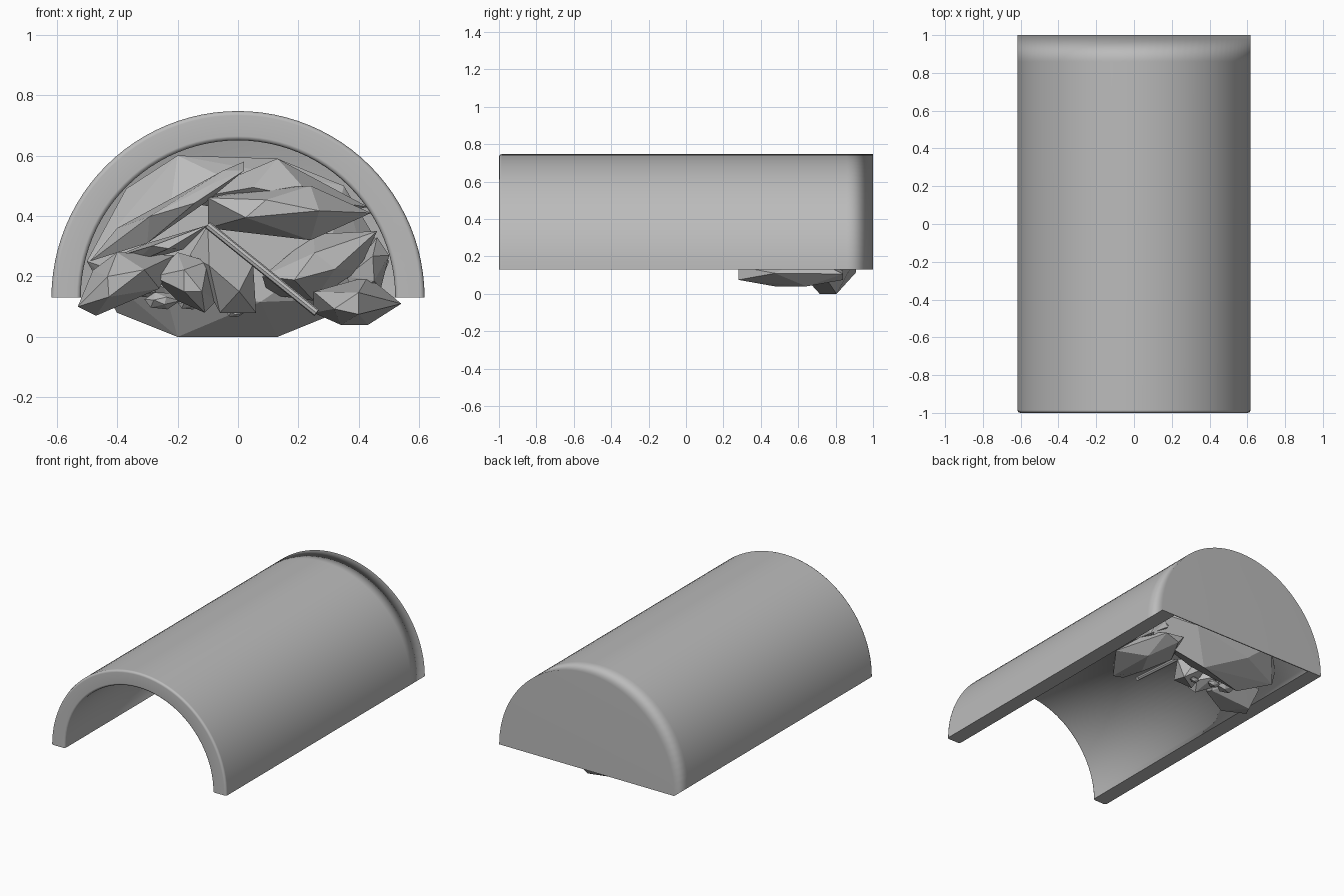
import bpy, bmesh, math
from mathutils import Vector, Matrix

if "Cube" in bpy.data.objects:
    bpy.data.objects.remove(bpy.data.objects["Cube"], do_unlink=True)

grey = bpy.data.materials.new("plain_grey")
grey.use_nodes = True
tone = (0.5, 0.5, 0.5, 1)
grey.diffuse_color = tone
grey.node_tree.nodes["Principled BSDF"].inputs["Base Color"].default_value = tone

BASE, OUTER, INNER = 0.13, 0.617, 0.52
SEGMENTS = 48


def finish(name, bm):
    bmesh.ops.recalc_face_normals(bm, faces=bm.faces)
    mesh = bpy.data.meshes.new(name)
    bm.to_mesh(mesh)
    bm.free()
    mesh.materials.append(grey)
    obj = bpy.data.objects.new(name, mesh)
    bpy.context.collection.objects.link(obj)
    return obj


def arc(radius, y):
    angles = [math.pi * i / SEGMENTS for i in range(SEGMENTS + 1)]
    return [Vector((radius * math.cos(a), y, BASE + radius * math.sin(a))) for a in angles]


# Tunnel shell: lofted sections, rounded at the open mouth, closed at the back
def make_shell():
    bm = bmesh.new()
    lip = 0.014
    sections = [(OUTER, 1), (OUTER, 0.86), (OUTER, lip - 1), (OUTER - 0.3 * lip, 0.3 * lip - 1),
                (OUTER - lip, -1), (INNER + lip, -1), (INNER + 0.3 * lip, 0.3 * lip - 1),
                (INNER, lip - 1), (INNER, 0.994)]
    rows = [[bm.verts.new(p) for p in arc(r, y)] for r, y in sections]
    for a, b in zip(rows, rows[1:]):
        for i in range(SEGMENTS):
            bm.faces.new((a[i], a[i + 1], b[i + 1], b[i]))
    bm.faces.new(rows[0])
    bm.faces.new(rows[-1])
    # Underside strips of the walls and the thin edge of the back plate
    for end in (0, -1):
        bm.faces.new([row[end] for row in rows])
    bm.faces.new((rows[0][0], rows[0][-1], rows[-1][-1], rows[-1][0]))
    shell = finish("tunnel_shell", bm)
    bpy.context.view_layer.objects.active = shell
    shell.select_set(True)
    bpy.ops.object.shade_smooth()
    for edge in shell.data.edges:
        a, b = (shell.data.vertices[v].co for v in edge.vertices)
        if max(a.z, b.z) < BASE + 0.001:
            edge.use_edge_sharp = True
    shell.modifiers.new("face_weighted_normals", "WEIGHTED_NORMAL").keep_sharp = True


# Rock: convex hull of a front outline, with an offset ridge before and behind it
def rock(name, outline, y, depth, core=0.45, lean=0.0):
    middle = sum((Vector(p) for p in outline), Vector((0, 0))) / len(outline)
    bm = bmesh.new()
    for i, p in enumerate(outline):
        p = Vector(p)
        slope = lean * (p.y - middle.y)
        bm.verts.new((p.x, y + slope + depth * (0.15 if i % 2 else -0.15), p.y))
        q = middle.lerp(p, core)
        side = -1 if i % 2 else 1
        bm.verts.new((q.x, y + slope + side * depth / 2, q.y))
    hull = bmesh.ops.convex_hull(bm, input=bm.verts)
    spare = [v for v in hull["geom_interior"] if isinstance(v, bmesh.types.BMVert)]
    bmesh.ops.delete(bm, geom=spare, context="VERTS")
    finish(name, bm)


def bar(name, start, end, radius):
    start, end = Vector(start), Vector(end)
    way = end - start
    bm = bmesh.new()
    turn = way.to_track_quat("Z", "Y").to_matrix().to_4x4()
    bmesh.ops.create_cone(bm, cap_ends=True, segments=8, radius1=radius, radius2=radius,
                          depth=way.length, matrix=Matrix.Translation((start + end) / 2) @ turn)
    finish(name, bm)


make_shell()

# Large boulders blocking the back
rock("back_boulder", [(-.5, .25), (-.37, .49), (-.2, .6), (.13, .59), (.35, .5), (.5, .25),
                      (.45, .13), (.13, 0), (-.2, 0), (-.4, .08)], .76, .3, .6)
rock("top_boulder", [(-.2, .45), (-.02, .52), (.13, .59), (.43, .43), (.2, .38)], .63, .3)
rock("upper_right_slab", [(-.1, .46), (.05, .49), (.24, .5), (.44, .41), (.24, .32), (-.1, .36)], .53, .3)
rock("right_slab", [(.08, .2), (.25, .34), (.46, .35), (.4, .22), (.25, .12), (.1, .14)], .6, .3)
rock("right_edge_rock", [(.36, .2), (.46, .33), (.5, .27), (.47, .15), (.38, .13)], .68, .25)

# Leaning shards on the left
rock("long_shard", [(-.49, .25), (-.4, .36), (-.05, .55), (.02, .58), (.02, .55), (-.1, .45),
                    (-.3, .31)], .48, .2, .5, .5)
rock("left_slab", [(-.42, .26), (-.3, .31), (-.1, .37), (-.18, .29), (-.35, .24)], .52, .25)

# Loose rocks at the foot of the pile
rock("right_foot_rock", [(.25, .15), (.43, .2), (.54, .11), (.43, .04), (.34, .04), (.25, .08)], .56, .56)
rock("left_foot_rock", [(-.53, .1), (-.48, .22), (-.4, .28), (-.21, .27), (-.26, .16), (-.47, .07)], .46, .32)
rock("centre_rock", [(-.1, .37), (-.16, .27), (-.06, .08), (.06, .08), (.05, .24)], .5, .25)
rock("centre_left_rock", [(-.28, .2), (-.2, .28), (-.1, .25), (-.07, .12), (-.11, .08), (-.2, .12)], .47, .22)
for i, (x, z, size) in enumerate([(-.25, .12, .06), (-.31, .15, .04), (-.01, .08, .03), (-.16, .11, .04)]):
    outline = [(x + size * math.cos(a), z + size * .5 * math.sin(a)) for a in range(6)]
    rock("pebble_%d" % i, outline, .55, size * 1.5)

# Fallen bar across the pile
bar("fallen_bar", (-.1, .38, .37), (.26, .34, .08), .013)
